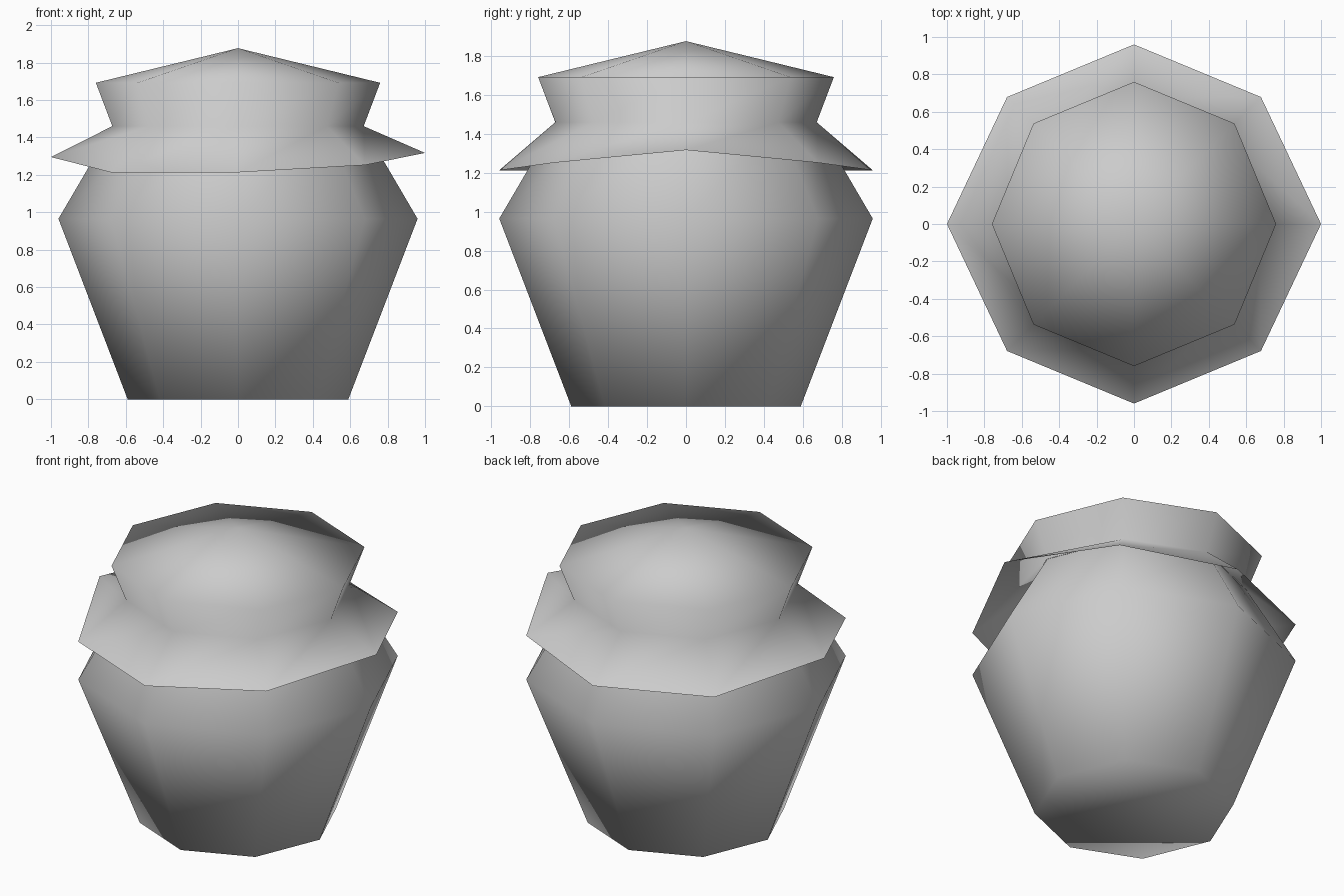
import bpy, bmesh
from math import cos, sin, pi

cube = bpy.data.objects.get("Cube")
if cube:
    bpy.data.objects.remove(cube, do_unlink=True)

SIDES = 8

grey = bpy.data.materials.new("plain_grey")
grey.use_nodes = True
colour = (0.6, 0.6, 0.6, 1)
grey.diffuse_color = colour
grey.node_tree.nodes["Principled BSDF"].inputs["Base Color"].default_value = colour


def ring(bm, r, z):
    return [bm.verts.new((r * cos(2 * pi * i / SIDES), r * sin(2 * pi * i / SIDES), z))
            for i in range(SIDES)]


def bridge(bm, low, high):
    for i in range(SIDES):
        j = (i + 1) % SIDES
        bm.faces.new((low[i], low[j], high[j], high[i]))


def finish(bm, name):
    for f in bm.faces:
        f.smooth = True
    mesh = bpy.data.meshes.new(name)
    bm.to_mesh(mesh)
    bm.free()
    mesh.materials.append(grey)
    bpy.context.collection.objects.link(bpy.data.objects.new(name, mesh))


# Pot body: closed foot, wide shoulder, narrowing to the neck
bm = bmesh.new()
foot, shoulder, neck = [ring(bm, r, z) for r, z in ((0.59, 0), (0.96, 0.965), (0.67, 1.46))]
bm.faces.new(foot[::-1])
bridge(bm, foot, shoulder)
bridge(bm, shoulder, neck)
finish(bm, "pot_body")

# Cloth cover: drooping skirt, tied neck, flared rim and pointed top
bm = bmesh.new()
skirt, neck, rim = [ring(bm, r, z) for r, z in ((0.96, 1.213), (0.672, 1.46), (0.76, 1.692))]
# The skirt hem lifts towards both sides
for i, z in ((0, 1.317), (4, 1.295)):
    skirt[i].co.x /= 0.96
    skirt[i].co.z = z
for i in (1, -1):
    skirt[i].co.z = 1.252
bridge(bm, skirt, neck)
bridge(bm, neck, rim)
apex = bm.verts.new((0, 0, 1.877))
for i in range(SIDES):
    bm.faces.new((rim[i], rim[(i + 1) % SIDES], apex))
finish(bm, "cloth_cover")
